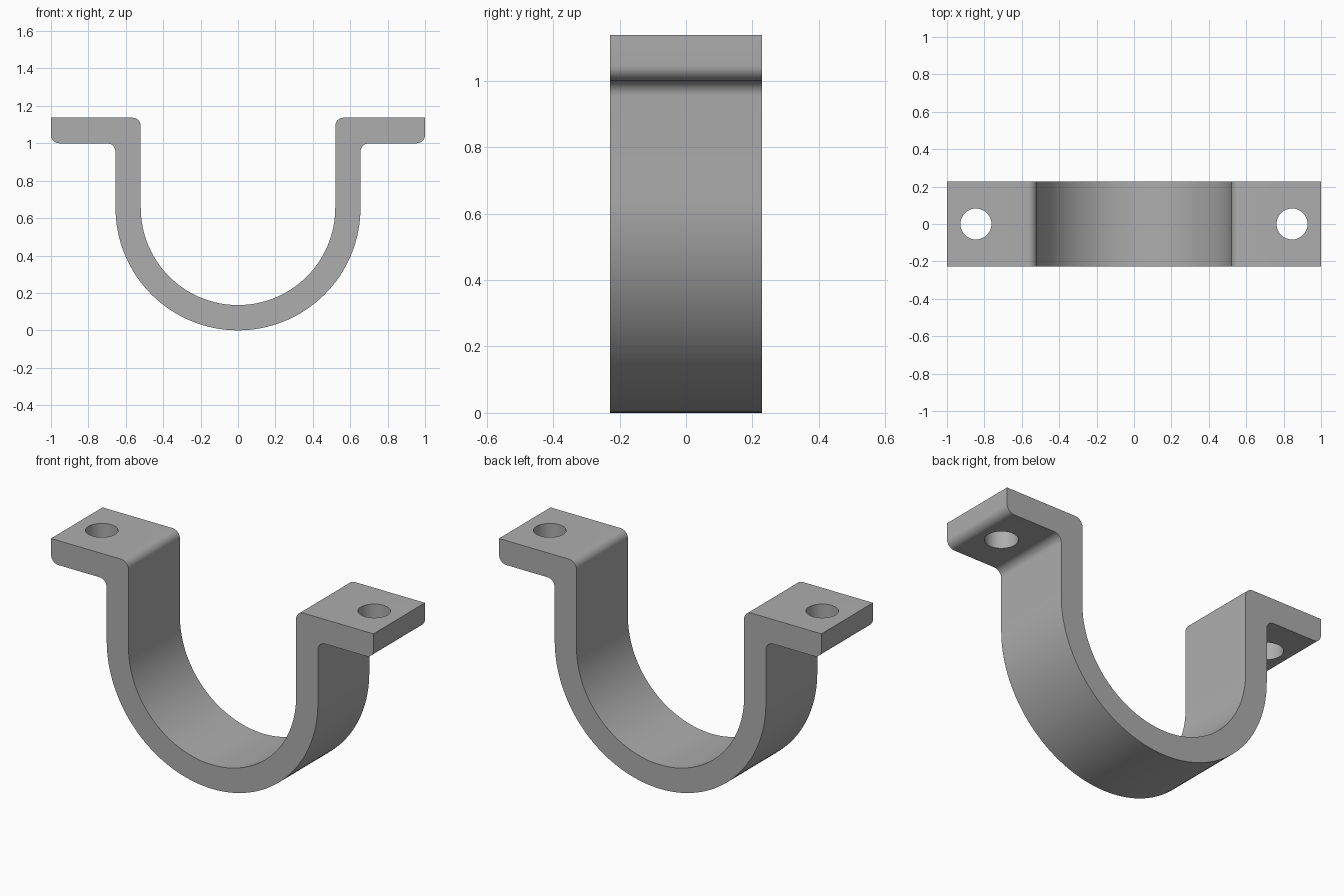
import bpy, bmesh
from math import cos, sin, radians

cube = bpy.data.objects.get("Cube")
if cube:
    bpy.data.objects.remove(cube, do_unlink=True)

# Main dimensions
OUTER, INNER = 0.655, 0.52
TOP, LEDGE = 1.137, 1.0
HALF_DEPTH = 0.228
FILLET = 0.045
HOLE_X, HOLE_R = 0.845, 0.083

steel = bpy.data.materials.new("plain grey")
steel.use_nodes = True
GREY = (0.42, 0.42, 0.42, 1)
steel.diffuse_color = GREY
steel.node_tree.nodes["Principled BSDF"].inputs["Base Color"].default_value = GREY


def arc(cx, cz, r, start, end, steps):
    angles = [radians(start + (end - start) * i / steps) for i in range(steps + 1)]
    return [(cx + r * cos(a), cz + r * sin(a)) for a in angles]


# Half of the strap profile, from the inner bottom round to the outer bottom
half = arc(0, OUTER, INNER, -90, 0, 32)
half += arc(INNER + FILLET, TOP - FILLET, FILLET, 180, 90, 8)
half += [(1, TOP)]
half += arc(1 - FILLET, LEDGE + FILLET, FILLET, 0, -90, 8)
half += arc(OUTER + FILLET, LEDGE - FILLET, FILLET, 90, 180, 8)
half += arc(0, OUTER, OUTER, 0, -90, 32)
profile = half + [(-x, z) for x, z in reversed(half[1:-1])]

# Extrude the profile through the depth
bm = bmesh.new()
face = bm.faces.new([bm.verts.new((x, -HALF_DEPTH, z)) for x, z in profile])
extruded = bmesh.ops.extrude_face_region(bm, geom=[face])["geom"]
bmesh.ops.translate(bm, vec=(0, 2 * HALF_DEPTH, 0),
                    verts=[v for v in extruded if isinstance(v, bmesh.types.BMVert)])
bmesh.ops.recalc_face_normals(bm, faces=bm.faces)
mesh = bpy.data.meshes.new("clamp_strap")
bm.to_mesh(mesh)
bm.free()
mesh.materials.append(steel)
strap = bpy.data.objects.new("clamp_strap", mesh)
bpy.context.collection.objects.link(strap)

# Bolt holes through both flanges
cutters = []
for side, name in ((1, "left"), (-1, "right")):
    bpy.ops.mesh.primitive_cylinder_add(vertices=48, radius=HOLE_R, depth=0.4,
                                        location=(side * HOLE_X, 0, (TOP + LEDGE) / 2))
    cutter = bpy.context.object
    cutter.name = name + "_hole_cutter"
    cutter.hide_render = True
    cutter.data.materials.append(steel)
    cutters.append(cutter)
    cut = strap.modifiers.new(name + "_hole", 'BOOLEAN')
    cut.operation = 'DIFFERENCE'
    cut.solver = 'EXACT'
    cut.object = cutter

# Apply the holes, then shade the bends smooth and keep the edges sharp
bpy.ops.object.select_all(action='DESELECT')
strap.select_set(True)
bpy.context.view_layer.objects.active = strap
for mod in list(strap.modifiers):
    bpy.ops.object.modifier_apply(modifier=mod.name)
for cutter in cutters:
    bpy.data.objects.remove(cutter, do_unlink=True)
bpy.ops.object.shade_smooth_by_angle(angle=radians(30))
